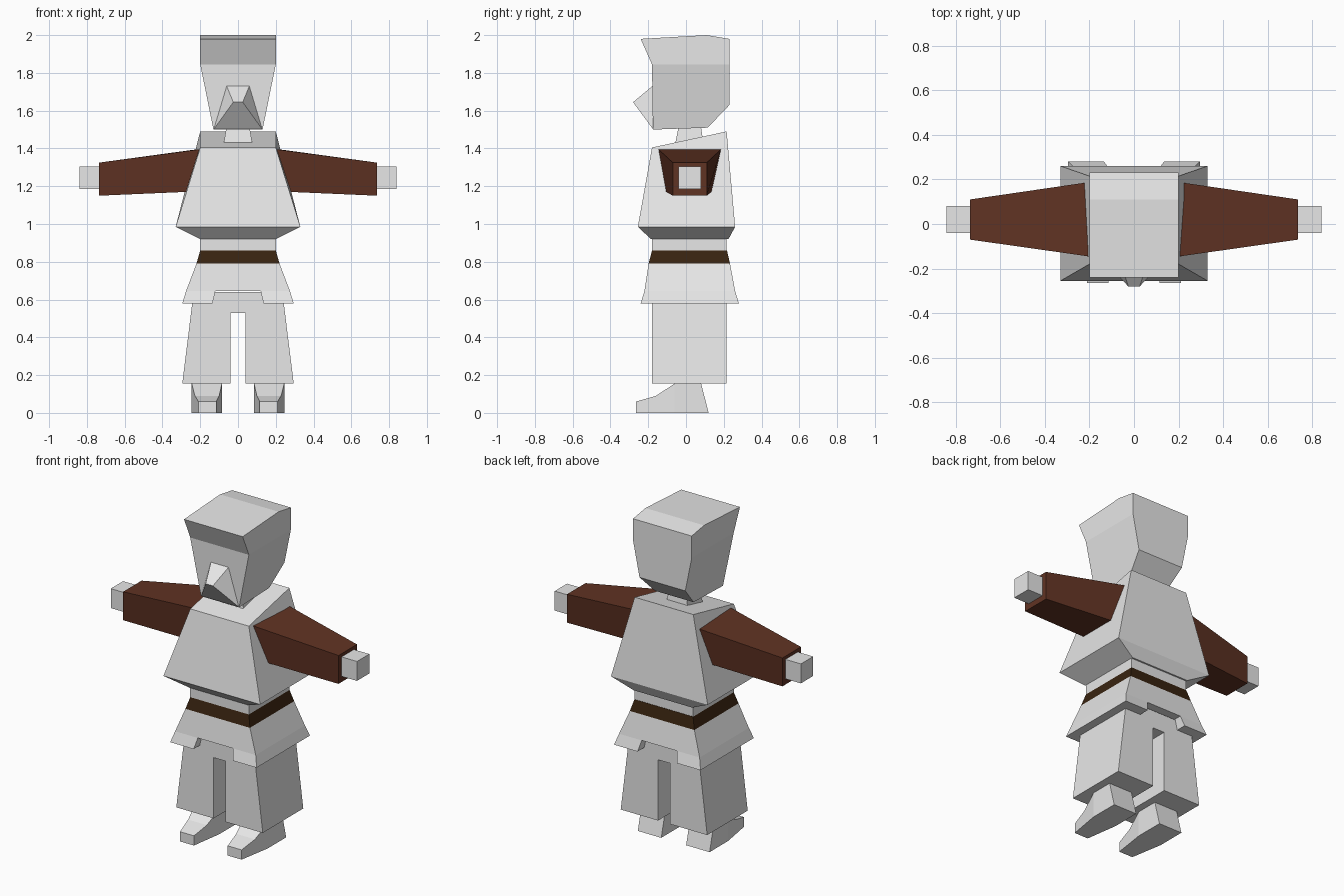
import bpy

if "Cube" in bpy.data.objects:
    bpy.data.objects.remove(bpy.data.objects["Cube"])


def material(name, rgb):
    m = bpy.data.materials.new(name)
    m.diffuse_color = (*rgb, 1)
    m.use_nodes = True
    m.node_tree.nodes["Principled BSDF"].inputs["Base Color"].default_value = m.diffuse_color
    return m


GREY = material("light grey", (0.8, 0.8, 0.8))
BROWN = material("sleeve brown", (0.118, 0.033, 0.017))
DARK = material("belt brown", (0.04, 0.017, 0.005))


def build(name, verts, faces, mat):
    me = bpy.data.meshes.new(name)
    me.from_pydata(verts, [], faces)
    me.materials.append(mat)
    ob = bpy.data.objects.new(name, me)
    bpy.context.collection.objects.link(ob)
    bpy.context.view_layer.objects.active = ob
    # consistent outward normals
    import bmesh
    bm = bmesh.new()
    bm.from_mesh(me)
    bmesh.ops.recalc_face_normals(bm, faces=bm.faces)
    bm.to_mesh(me)
    bm.free()
    return ob


def loft(name, rings, mat=GREY, mirror=False):
    """Join rings of equal point count and cap both ends."""
    n = len(rings[0])
    faces = [tuple(range(n)), tuple(range((len(rings) - 1) * n, len(rings) * n))]
    for r in range(len(rings) - 1):
        for i in range(n):
            j = (i + 1) % n
            faces.append((r * n + i, r * n + j, (r + 1) * n + j, (r + 1) * n + i))
    ob = build(name, [p for ring in rings for p in ring], faces, mat)
    if mirror:
        ob.modifiers.new("mirror", 'MIRROR').use_mirror_merge = False
    return ob


def level(z, x, y0, y1, zback=None):
    """Rectangle at height z, symmetric in x."""
    zb = z if zback is None else zback
    return [(-x, y0, z), (x, y0, z), (x, y1, zb), (-x, y1, zb)]


# Torso, neck, waist, belt and skirt
loft("torso", [level(0.92, 0.2, -0.185, 0.225), level(0.985, 0.33, -0.255, 0.26),
               level(1.405, 0.2, -0.18, 0.215, 1.49)])
loft("neck", [level(1.42, 0.077, -0.058, 0.093), level(1.51, 0.062, -0.04, 0.08)])
loft("waist", [level(0.86, 0.2, -0.18, 0.215), level(0.92, 0.2, -0.18, 0.215)])
loft("belt", [level(0.79, 0.22, -0.198, 0.233), level(0.86, 0.2, -0.18, 0.217)], DARK)
loft("skirt", [level(0.645, 0.275, -0.22, 0.26), level(0.79, 0.22, -0.198, 0.233)])

# Lower skirt flaps either side of the middle notch
loft("skirt_flap", [
    [(0.135, -0.24, 0.58), (0.295, -0.24, 0.58), (0.295, 0.28, 0.58), (0.135, 0.28, 0.58)],
    [(0.12, -0.22, 0.645), (0.275, -0.22, 0.645), (0.275, 0.26, 0.645), (0.12, 0.26, 0.645)],
], mirror=True)

# Trousers: half profile mirrored into one outline, extruded in depth
half = [(0.235, 0.64), (0.295, 0.155), (0.04, 0.155), (0.04, 0.53)]
outline = half + [(-x, z) for x, z in reversed(half)]
loft("trousers", [[(x, y, z) for x, z in outline] for y in (-0.18, 0.215)])

# Feet, tapering towards the toe
toe_to_heel = [(-0.265, -0.265, 0.115, 0.21, 0.06), (-0.16, -0.16, 0.1, 0.228, 0.09),
               (-0.06, -0.06, 0.085, 0.245, 0.155), (0.12, 0.08, 0.085, 0.245, 0.155)]
loft("foot", [[(a, yb, 0), (b, yb, 0), (b, yt, h), (a, yt, h)]
              for yb, yt, a, b, h in toe_to_heel], mirror=True)

# Sleeves and hands
loft("sleeve", [
    [(0.205, -0.145, 1.395), (0.22, 0.185, 1.395), (0.275, 0.135, 1.17), (0.275, -0.105, 1.17)],
    [(0.735, -0.07, 1.325), (0.735, 0.11, 1.325), (0.735, 0.11, 1.15), (0.735, -0.07, 1.15)],
], BROWN, mirror=True)
loft("hand", [[(x, -0.04, 1.185), (x, 0.08, 1.185), (x, 0.08, 1.305), (x, -0.04, 1.305)]
              for x in (0.73, 0.84)], mirror=True)

# Head: side profile (y, z) whose width narrows below the brow
profile = [(-0.18, 1.845), (-0.175, 1.5), (0.115, 1.51), (0.23, 1.63),
           (0.23, 1.845), (0.23, 1.98), (0.11, 2.0), (-0.24, 1.98)]
n = len(profile)
verts = []
for side in (-1, 1):
    for y, z in profile:
        width = min(0.2, 0.13 + 0.07 * (z - 1.5) / 0.345)
        verts.append((side * width, y, z))
faces = [(i, (i + 1) % n, (i + 1) % n + n, i + n) for i in range(n)]
for o in (0, n):
    faces += [(o, o + 1, o + 2, o + 3, o + 4), (o, o + 4, o + 5, o + 6, o + 7)]
build("head", verts, faces, GREY)

# Beak-shaped face piece
beak = [(s * x, y, z) for s in (-1, 1)
        for x, y, z in ((0.06, -0.178, 1.73), (0.025, -0.28, 1.645), (0.128, -0.175, 1.502))]
build("beak", beak, [(0, 1, 4, 3), (1, 2, 5, 4), (0, 2, 1), (3, 4, 5), (0, 3, 5, 2)], GREY)
